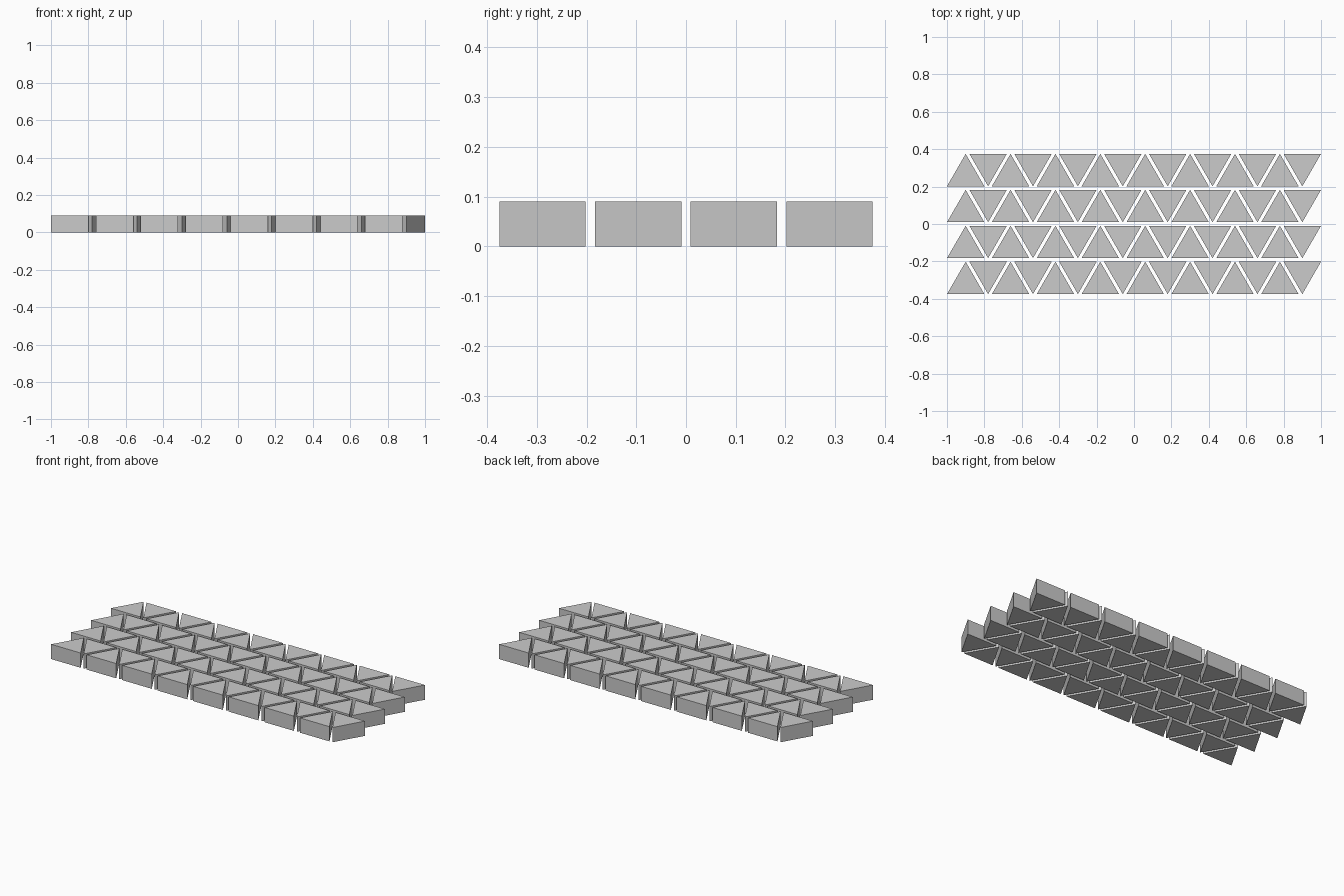
import bpy
import math

if "Cube" in bpy.data.objects:
    bpy.data.objects.remove(bpy.data.objects["Cube"])

SIDE, HEIGHT = 0.2, 0.09           # triangle edge and tile thickness
DEPTH = SIDE * math.sqrt(3) / 2    # triangle altitude
STEP, ROW_PITCH = 0.12, 0.1922     # spacing along and between rows
COLS, ROWS = 16, 4


def tile(name, x, y, direction):
    """Triangular prism centred on x, y; direction 1 points to +y, -1 to -y."""
    d = direction
    base = [(-SIDE / 2 * d, -DEPTH / 2 * d), (SIDE / 2 * d, -DEPTH / 2 * d), (0, DEPTH / 2 * d)]
    verts = [(px, py, z) for z in (0, HEIGHT) for px, py in base]
    faces = [(2, 1, 0), (3, 4, 5)] + [(i, (i + 1) % 3, (i + 1) % 3 + 3, i + 3) for i in range(3)]
    mesh = bpy.data.meshes.new(name)
    mesh.from_pydata(verts, [], faces)
    obj = bpy.data.objects.new(name, mesh)
    obj.location = (x, y, 0)
    bpy.context.collection.objects.link(obj)


# Rows of alternating upright and inverted triangular tiles
for r in range(ROWS):
    for c in range(COLS):
        x = (c - (COLS - 1) / 2) * STEP
        y = (r - (ROWS - 1) / 2) * ROW_PITCH
        tile(f"triangle_tile_{r + 1}_{c + 1}", x, y, 1 if c % 2 == 0 else -1)
